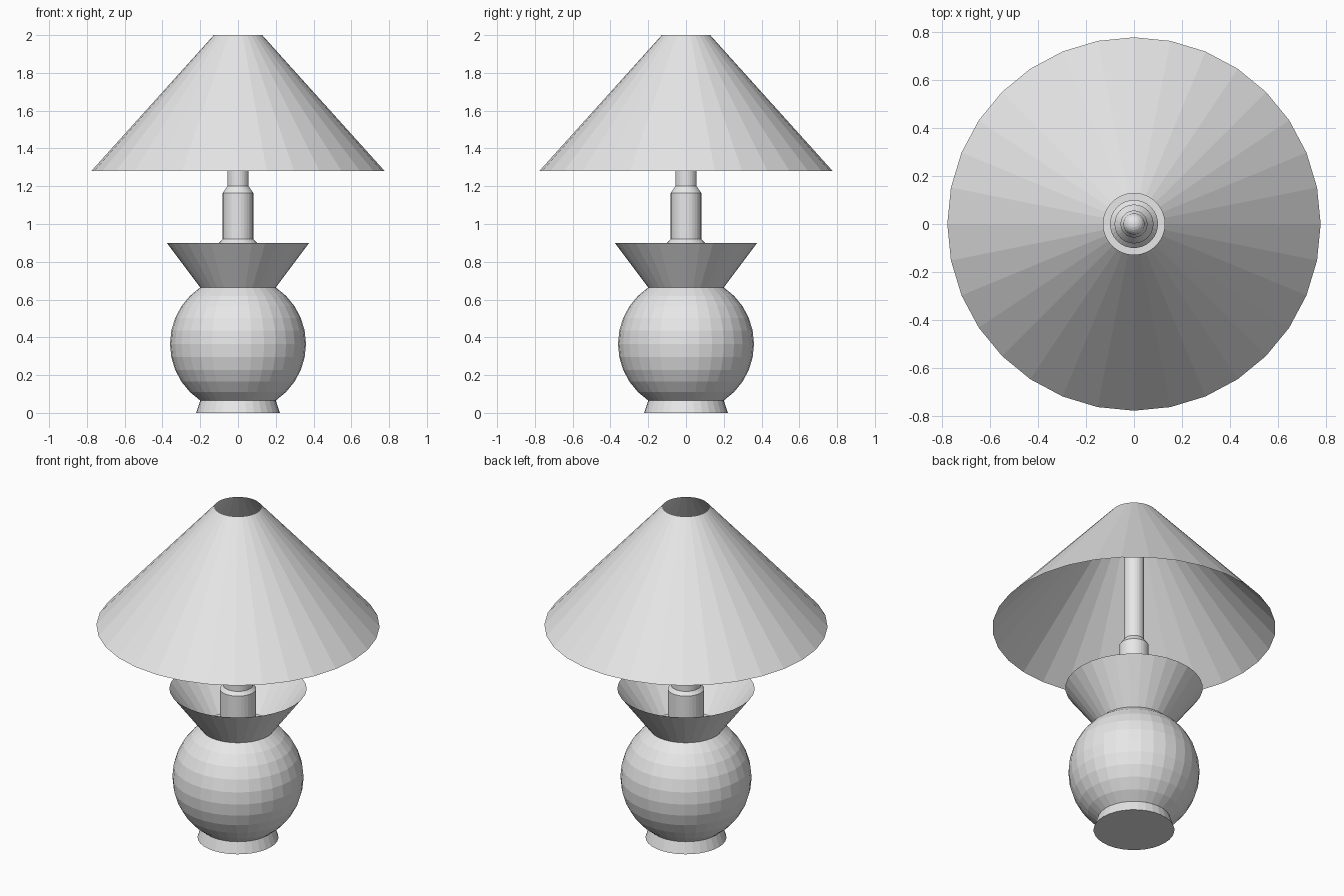
import bpy
import bmesh
import math

default_cube = bpy.data.objects.get("Cube")
if default_cube:
    bpy.data.objects.remove(default_cube, do_unlink=True)

SIDES = 32

# One plain grey for the whole lamp
GREY = (0.8, 0.8, 0.8, 1.0)
grey = bpy.data.materials.new("light grey")
grey.use_nodes = True
grey.diffuse_color = GREY
grey.node_tree.nodes["Principled BSDF"].inputs["Base Color"].default_value = GREY


def lathe(name, profile, cap_bottom=False, cap_top=False):
    """Turn a bottom-to-top (radius, height) profile about the z axis."""
    bm = bmesh.new()
    rings = []
    for radius, z in profile:
        angles = [2 * math.pi * i / SIDES for i in range(SIDES)]
        rings.append([bm.verts.new((radius * math.cos(a), radius * math.sin(a), z))
                      for a in angles])
    for low, high in zip(rings, rings[1:]):
        for i in range(SIDES):
            j = (i + 1) % SIDES
            bm.faces.new((low[i], low[j], high[j], high[i]))
    if cap_bottom:
        bm.faces.new(rings[0][::-1])
    if cap_top:
        bm.faces.new(rings[-1])
    mesh = bpy.data.meshes.new(name)
    bm.to_mesh(mesh)
    bm.free()
    mesh.materials.append(grey)
    obj = bpy.data.objects.new(name, mesh)
    bpy.context.collection.objects.link(obj)
    return obj


def arc(radius, centre, start, end, steps):
    """Profile points along a circular arc, by latitude in degrees."""
    points = []
    for i in range(steps + 1):
        a = math.radians(start + (end - start) * i / steps)
        points.append((radius * math.cos(a), centre + radius * math.sin(a)))
    return points


# Round body with flat ends
body = arc(0.36, 0.365, -56.25, 56.25, 10)
foot_top, neck = body[0], body[-1]
lathe("round_body", body, cap_bottom=True, cap_top=True)

# Flared foot and open collar
lathe("foot", [(0.222, 0), foot_top], cap_bottom=True)
lathe("collar", [neck, (0.377, 0.9)])

# Stepped stem
lathe("socket", [(0.1, neck[1]), (0.1, 0.9), (0.081, 0.92),
                 (0.081, 1.165), (0.056, 1.2)], cap_top=True)
lathe("rod", [(0.056, 1.2), (0.056, 1.8), (0.045, 1.82)], cap_top=True)

# Rounded tip
lathe("finial", arc(0.045, 1.82, 0, 86, 6), cap_top=True)

# Open conical shade
lathe("shade", [(0.777, 1.28), (0.128, 2.0)])
